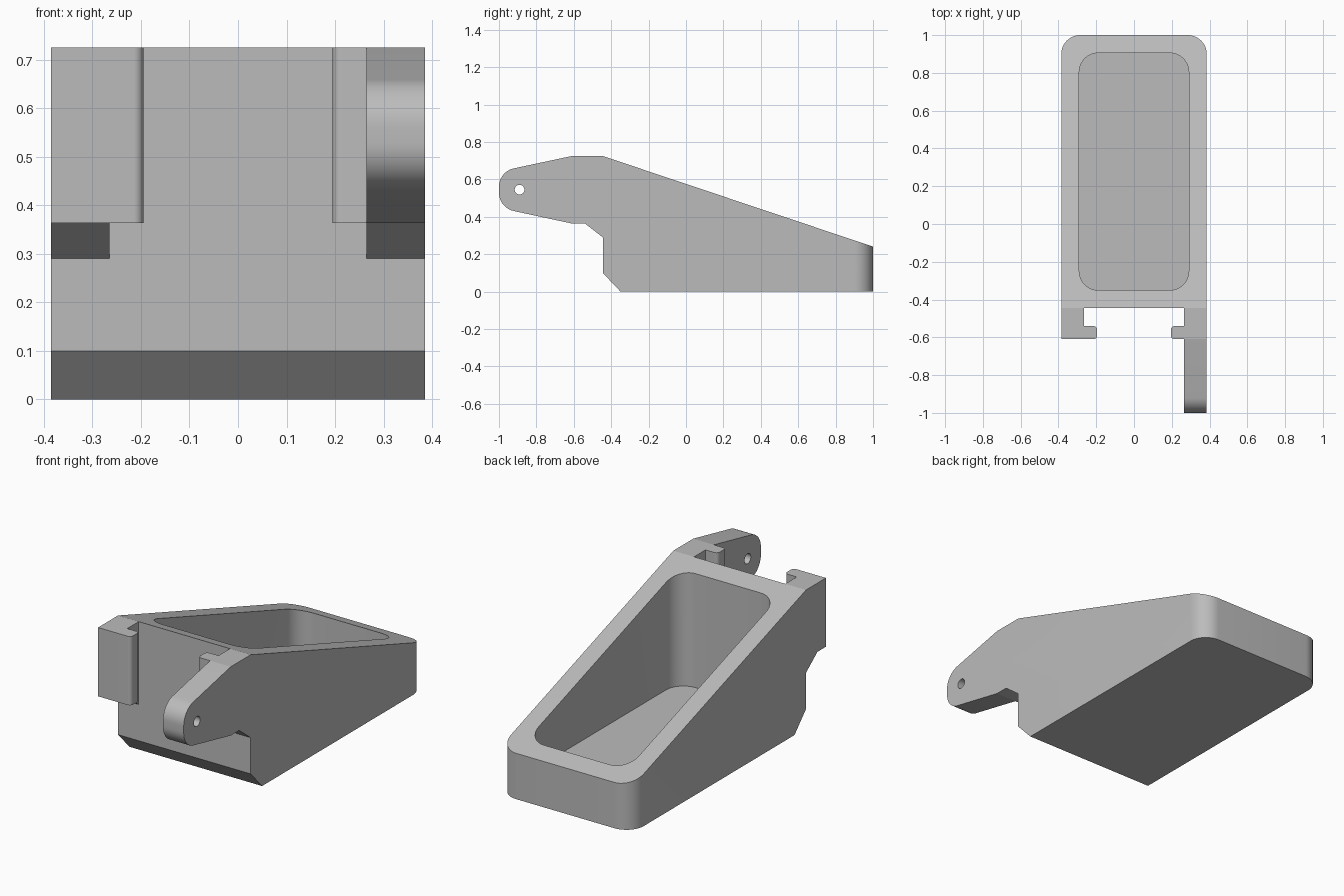
import bpy
import bmesh
import math
from mathutils import Vector

cube = bpy.data.objects.get("Cube")
if cube:
    bpy.data.objects.remove(cube, do_unlink=True)

grey = bpy.data.materials.new("light grey plastic")
grey.use_nodes = True
COLOR = (0.5, 0.5, 0.5, 1)
grey.diffuse_color = COLOR
grey.node_tree.nodes["Principled BSDF"].inputs["Base Color"].default_value = COLOR


def fillet(points, steps=12):
    """Round each (u, v, radius) corner of a closed outline."""
    out = []
    for i, (u, v, *rest) in enumerate(points):
        corner, r = Vector((u, v)), rest[0] if rest else 0
        if not r:
            out.append(corner)
            continue
        a = (Vector(points[i - 1][:2]) - corner).normalized()
        b = (Vector(points[(i + 1) % len(points)][:2]) - corner).normalized()
        half = a.angle(b) / 2
        center = corner + (a + b).normalized() * r / math.sin(half)
        start = corner + a * r / math.tan(half) - center
        end = corner + b * r / math.tan(half) - center
        sweep = math.pi - 2 * half
        for k in range(steps + 1):
            t = k / steps
            out.append(center + (start * math.sin((1 - t) * sweep)
                                 + end * math.sin(t * sweep)) / math.sin(sweep))
    return out


def prism(name, outline, axis, low, high):
    """Extrude an outline along x (outline in y, z) or z (outline in x, y)."""
    bm = bmesh.new()
    place = (lambda p: (low, p.x, p.y)) if axis == "x" else (lambda p: (p.x, p.y, low))
    face = bm.faces.new([bm.verts.new(place(p)) for p in outline])
    new = bmesh.ops.extrude_face_region(bm, geom=[face])["geom"]
    shift = Vector((high - low, 0, 0) if axis == "x" else (0, 0, high - low))
    bmesh.ops.translate(bm, vec=shift,
                        verts=[g for g in new if isinstance(g, bmesh.types.BMVert)])
    bmesh.ops.recalc_face_normals(bm, faces=bm.faces)
    mesh = bpy.data.meshes.new(name)
    bm.to_mesh(mesh)
    bm.free()
    mesh.materials.append(grey)
    obj = bpy.data.objects.new(name, mesh)
    bpy.context.collection.objects.link(obj)
    return obj


def combine(obj, tool, operation):
    tool.hide_render = True
    mod = obj.modifiers.new(operation.lower(), "BOOLEAN")
    mod.operation, mod.object, mod.solver = operation, tool, "EXACT"
    bpy.context.view_layer.update()
    graph = bpy.context.evaluated_depsgraph_get()
    mesh = bpy.data.meshes.new_from_object(obj.evaluated_get(graph))
    obj.modifiers.clear()
    obj.data = mesh
    bpy.data.objects.remove(tool, do_unlink=True)


W, FRONT, HOOK, TIP = 0.385, -0.445, -0.54, -0.61
INNER, LIP, R = 0.265, 0.195, 0.02

# Plan: tray, hooked rail on one side, long arm with a short hook on the other
plan = fillet([
    (W, 1, 0.1), (-W, 1, 0.1), (-W, TIP), (-LIP, TIP, R), (-LIP, HOOK, R),
    (-INNER, HOOK), (-INNER, FRONT), (INNER, FRONT), (INNER, HOOK),
    (LIP, HOOK, R), (LIP, TIP, R), (INNER, TIP), (INNER, -1), (W, -1)])
body = prism("tray_with_arm", plan, "z", -0.1, 1)

# Side silhouette: sloped top, rounded arm end, stepped underside
side = fillet([
    (1.1, 0), (-0.35, 0), (FRONT, 0.1), (FRONT, 0.29), (HOOK, 0.364),
    (TIP, 0.364), (-1, 0.448, 0.1), (-1, 0.642, 0.1), (TIP, 0.725),
    (FRONT, 0.725), (1.1, 0.207)])
combine(body, prism("silhouette", side, "x", -0.6, 0.6), "INTERSECT")

# Rounded pocket
pocket = fillet([(0.29, 0.905, 0.1), (-0.29, 0.905, 0.1),
                 (-0.29, -0.35, 0.1), (0.29, -0.35, 0.1)])
combine(body, prism("pocket", pocket, "z", 0.095, 1.2), "DIFFERENCE")

# Pin hole through the arm
hole = [Vector((-0.89 + 0.026 * math.cos(a), 0.545 + 0.026 * math.sin(a)))
        for a in (math.tau * k / 40 for k in range(40))]
combine(body, prism("pin_hole", hole, "x", 0.2, 0.6), "DIFFERENCE")

bpy.ops.object.select_all(action="DESELECT")
body.select_set(True)
bpy.context.view_layer.objects.active = body
bpy.ops.object.shade_smooth_by_angle(angle=math.radians(10))
